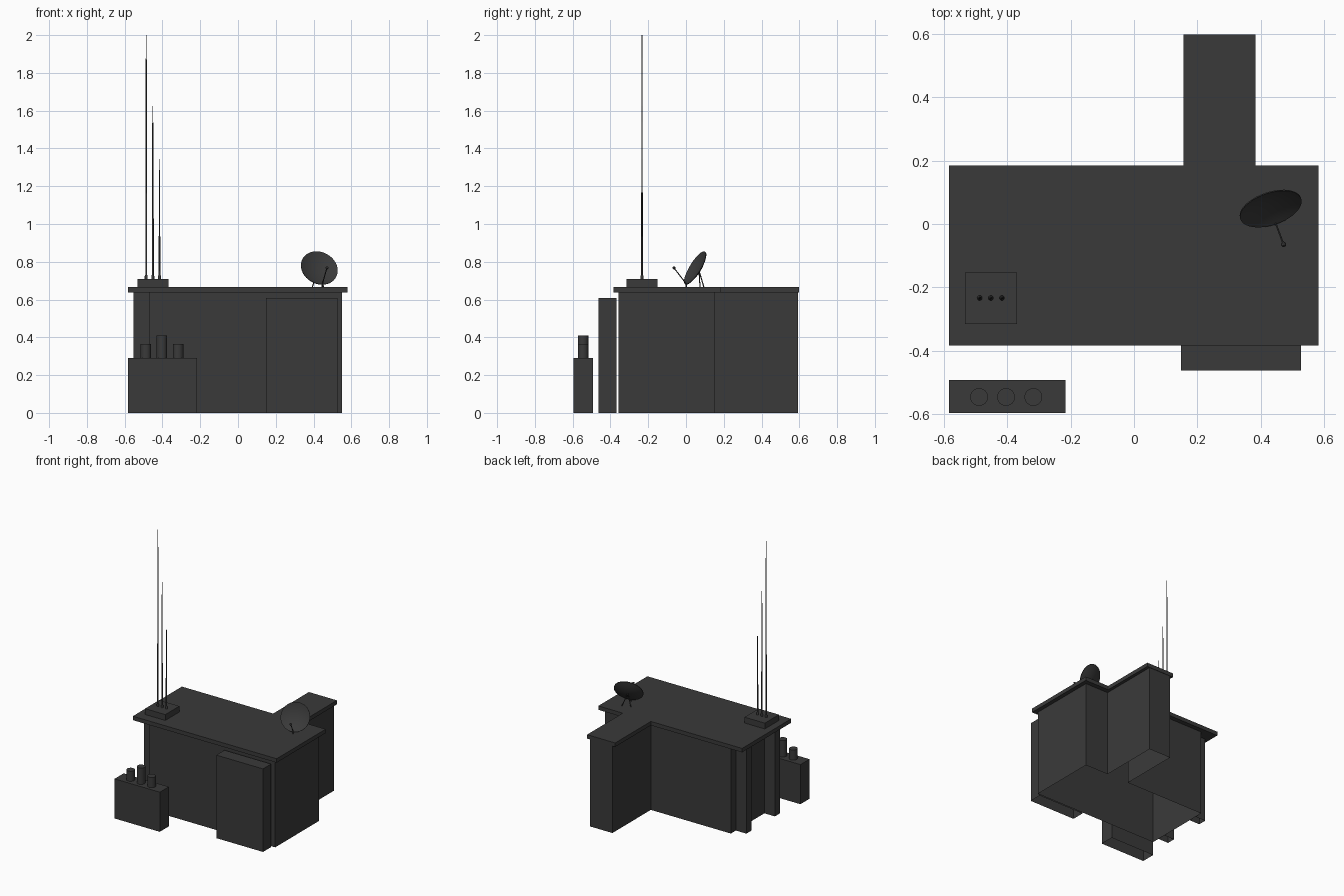
import bpy, bmesh, math
from mathutils import Vector

cube = bpy.data.objects.get("Cube")
if cube:
    bpy.data.objects.remove(cube)

# One flat colour
grey = bpy.data.materials.new("dark_grey")
grey.use_nodes = True
colour = (0.042, 0.042, 0.042, 1)
grey.diffuse_color = colour
grey.node_tree.nodes["Principled BSDF"].inputs["Base Color"].default_value = colour


def finish(name, bm, smooth=False):
    mesh = bpy.data.meshes.new(name)
    bm.to_mesh(mesh)
    bm.free()
    obj = bpy.data.objects.new(name, mesh)
    bpy.context.collection.objects.link(obj)
    mesh.materials.append(grey)
    if smooth:
        bpy.ops.object.select_all(action='DESELECT')
        bpy.context.view_layer.objects.active = obj
        obj.select_set(True)
        bpy.ops.object.shade_smooth_by_angle(angle=math.radians(40))
    return obj


def prism(name, outline, z0, z1):
    """Extrude an outline upwards; shells standing on the ground have no floor."""
    bm = bmesh.new()
    base = bm.faces.new([bm.verts.new((x, y, z0)) for x, y in outline])
    new = bmesh.ops.extrude_face_region(bm, geom=[base], use_keep_orig=True)["geom"]
    top = [v for v in new if isinstance(v, bmesh.types.BMVert)]
    bmesh.ops.translate(bm, verts=top, vec=(0, 0, z1 - z0))
    bmesh.ops.recalc_face_normals(bm, faces=bm.faces)
    if z0 == 0:
        floor = [f for f in bm.faces if all(v.co.z < 1e-4 for v in f.verts)]
        bmesh.ops.delete(bm, geom=floor, context='FACES_ONLY')
    return finish(name, bm)


def box(name, x0, x1, y0, y1, z0, z1):
    return prism(name, [(x0, y0), (x1, y0), (x1, y1), (x0, y1)], z0, z1)


def lathe(name, profile, origin, axis=(0, 0, 1), steps=24):
    """Spin (radius, height) points around an axis."""
    bm = bmesh.new()
    verts = [bm.verts.new((r, 0, h)) for r, h in profile]
    edges = [bm.edges.new(pair) for pair in zip(verts, verts[1:])]
    bmesh.ops.spin(bm, geom=verts + edges, cent=(0, 0, 0), axis=(0, 0, 1),
                   angle=math.tau, steps=steps)
    bmesh.ops.remove_doubles(bm, verts=bm.verts, dist=1e-5)
    turn = Vector((0, 0, 1)).rotation_difference(Vector(axis)).to_matrix()
    bmesh.ops.transform(bm, matrix=turn.to_4x4(), verts=bm.verts)
    bmesh.ops.translate(bm, verts=bm.verts, vec=origin)
    bmesh.ops.recalc_face_normals(bm, faces=bm.faces)
    return finish(name, bm, True)


def rod(name, a, b, r, steps=8):
    a, b = Vector(a), Vector(b)
    length = (b - a).length
    return lathe(name, [(0, 0), (r, 0), (r, length), (0, length)], a, b - a, steps)


def t_outline(x0, x1, y0, y1, wx0, wx1, wy):
    return [(x0, y0), (x1, y0), (x1, y1), (wx1, y1), (wx1, wy),
            (wx0, wy), (wx0, y1), (x0, y1)]


# Building shell with rear wing, and its overhanging roof
EAVES, ROOF = 0.638, 0.667
prism("building_walls", t_outline(-0.468, 0.551, -0.357, 0.15, 0.18, 0.36, 0.594), 0, EAVES)
prism("roof_slab", t_outline(-0.583, 0.581, -0.383, 0.184, 0.156, 0.383, 0.597), EAVES, ROOF)

# Pillars on the right end wall
for label, y in (("front", -0.3), ("rear", 0.03)):
    box(label + "_pillar", -0.553, -0.468, y, y + 0.062, 0, EAVES)

# Cabinet standing against the front
box("front_cabinet", 0.148, 0.526, -0.462, -0.368, 0, 0.608)

# Low unit with three vent pipes
box("generator_box", -0.582, -0.216, -0.596, -0.492, 0, 0.29)
for x, top in ((-0.488, 0.364), (-0.403, 0.41), (-0.317, 0.364)):
    rod("vent_pipe", (x, -0.545, 0.29), (x, -0.545, top), 0.028, 24)

# Antenna plinth and stepped whip antennas
box("antenna_base", -0.532, -0.368, -0.315, -0.152, ROOF, 0.71)
for x, top in ((-0.486, 2.0), (-0.451, 1.625), (-0.416, 1.345)):
    h = top - 0.71
    lathe("whip_antenna", [(0, 0), (0.008, 0), (0.008, 0.015), (0.005, 0.02),
                           (0.005, h * 0.35), (0.003, h * 0.36), (0.003, h * 0.9),
                           (0.0015, h * 0.91), (0.0015, h), (0, h)],
          (x, -0.233, 0.71), steps=10)

# Satellite dish: shallow bowl with a thin rim
R, DEPTH, WALL = 0.101, 0.022, 0.004
radii = [R * i / 8 for i in range(9)]
inner = [(r, DEPTH * ((r / R) ** 2 - 1)) for r in radii]
outer = [(r, z - WALL) for r, z in reversed(inner)]
normal = Vector((0.277, -0.82, 0.5)).normalized()
centre = Vector((0.431, 0.047, 0.768))
lathe("dish", inner + outer, centre, normal, 40)

# Feed arm, receiver, and dish supports
foot = Vector((0.446, 0.003, 0.681))
feed = Vector((0.471, -0.064, 0.768))
rod("feed_arm", foot, feed, 0.0028)
lathe("receiver", [(0, -0.008), (0.006, -0.006), (0.0085, 0), (0.006, 0.006), (0, 0.008)],
      feed, normal, 12)
rod("front_leg", foot, (0.446, 0, ROOF), 0.004)
apex = centre - normal * 0.026
for side in (-1, 1):
    end = (apex.x + side * 0.03, apex.y + 0.016 + side * 0.01, ROOF)
    rod("rear_leg", apex, end, 0.003)
